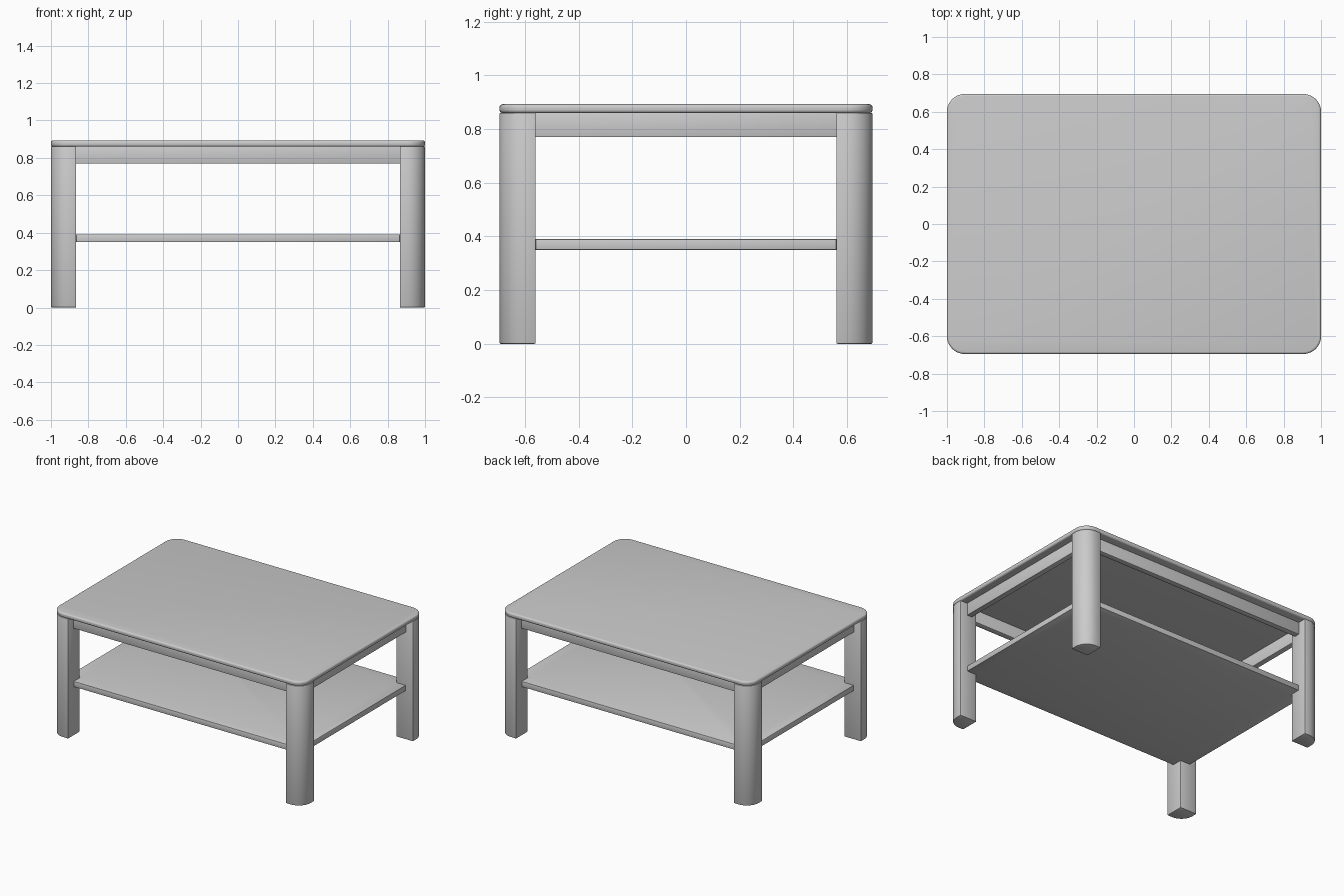
import bpy, bmesh, math

if "Cube" in bpy.data.objects:
    bpy.data.objects.remove(bpy.data.objects["Cube"])

grey = bpy.data.materials.new("plain grey")
grey.diffuse_color = (0.6, 0.6, 0.6, 1)
grey.use_nodes = True
grey.node_tree.nodes["Principled BSDF"].inputs["Base Color"].default_value = grey.diffuse_color


def prism(name, outline, z0, z1, bevel, segments=2):
    """Extrude a flat outline and soften its sharp edges."""
    bm = bmesh.new()
    face = bm.faces.new([bm.verts.new((x, y, z0)) for x, y in outline])
    ext = bmesh.ops.extrude_face_region(bm, geom=[face], use_keep_orig=True)
    top = [g for g in ext["geom"] if isinstance(g, bmesh.types.BMVert)]
    bmesh.ops.translate(bm, verts=top, vec=(0, 0, z1 - z0))
    bmesh.ops.recalc_face_normals(bm, faces=bm.faces)
    sharp = [e for e in bm.edges if e.calc_face_angle(0) > math.radians(30)]
    bmesh.ops.bevel(bm, geom=sharp, offset=bevel, segments=segments,
                    profile=0.5, affect='EDGES', clamp_overlap=True)
    me = bpy.data.meshes.new(name)
    bm.to_mesh(me)
    bm.free()
    me.materials.append(grey)
    ob = bpy.data.objects.new(name, me)
    bpy.context.collection.objects.link(ob)
    bpy.ops.object.select_all(action='DESELECT')
    ob.select_set(True)
    bpy.context.view_layer.objects.active = ob
    bpy.ops.object.shade_smooth_by_angle(angle=math.radians(40))
    return ob


def arc(cx, cy, r, start, n=10):
    """Quarter circle, counter-clockwise from the start angle in degrees."""
    return [(cx + r * math.cos(math.radians(start + 90 * i / n)),
             cy + r * math.sin(math.radians(start + 90 * i / n))) for i in range(n + 1)]


def rect(x0, x1, y0, y1):
    return [(x0, y0), (x1, y0), (x1, y1), (x0, y1)]


X, Y, R = 1.0, 0.695, 0.095      # half sizes and corner radius
LEG = 0.135                      # leg width
IX, IY = X - LEG, Y - LEG        # inner faces of the legs
PX, PY = 0.943, 0.633            # outer faces of aprons and shelf
UNDER, TOP = 0.86, 0.893

# table top with rounded corners and edges
top = (arc(X - R, Y - R, R, 0) + arc(-X + R, Y - R, R, 90)
       + arc(-X + R, -Y + R, R, 180) + arc(X - R, -Y + R, R, 270))
prism("table_top", top, UNDER, TOP, 0.012, 4)

# four legs, each with its outer corner rounded
leg = [(IX, IY), (X, IY)] + arc(X - R, Y - R, R, 0) + [(IX, Y)]
for sy, row in ((-1, "front"), (1, "back")):
    for sx, side in ((-1, "left"), (1, "right")):
        prism(f"{row}_{side}_leg", [(sx * x, sy * y) for x, y in leg], 0, UNDER + 0.001, 0.005)

# aprons under the top, running between the legs
T = 0.04
for s, row, side in ((-1, "front", "left"), (1, "back", "right")):
    y0, y1 = sorted((s * PY, s * (PY - T)))
    prism(f"{row}_apron", rect(-IX - 0.01, IX + 0.01, y0, y1), 0.77, UNDER + 0.001, 0.003)
    x0, x1 = sorted((s * PX, s * (PX - T)))
    prism(f"{side}_apron", rect(x0, x1, -IY - 0.01, IY + 0.01), 0.77, UNDER + 0.001, 0.003)

# lower shelf, notched around the legs
shelf = [(PX, -IY), (PX, IY), (IX, IY), (IX, PY), (-IX, PY), (-IX, IY),
         (-PX, IY), (-PX, -IY), (-IX, -IY), (-IX, -PY), (IX, -PY), (IX, -IY)]
prism("shelf", shelf, 0.35, 0.39, 0.003)
